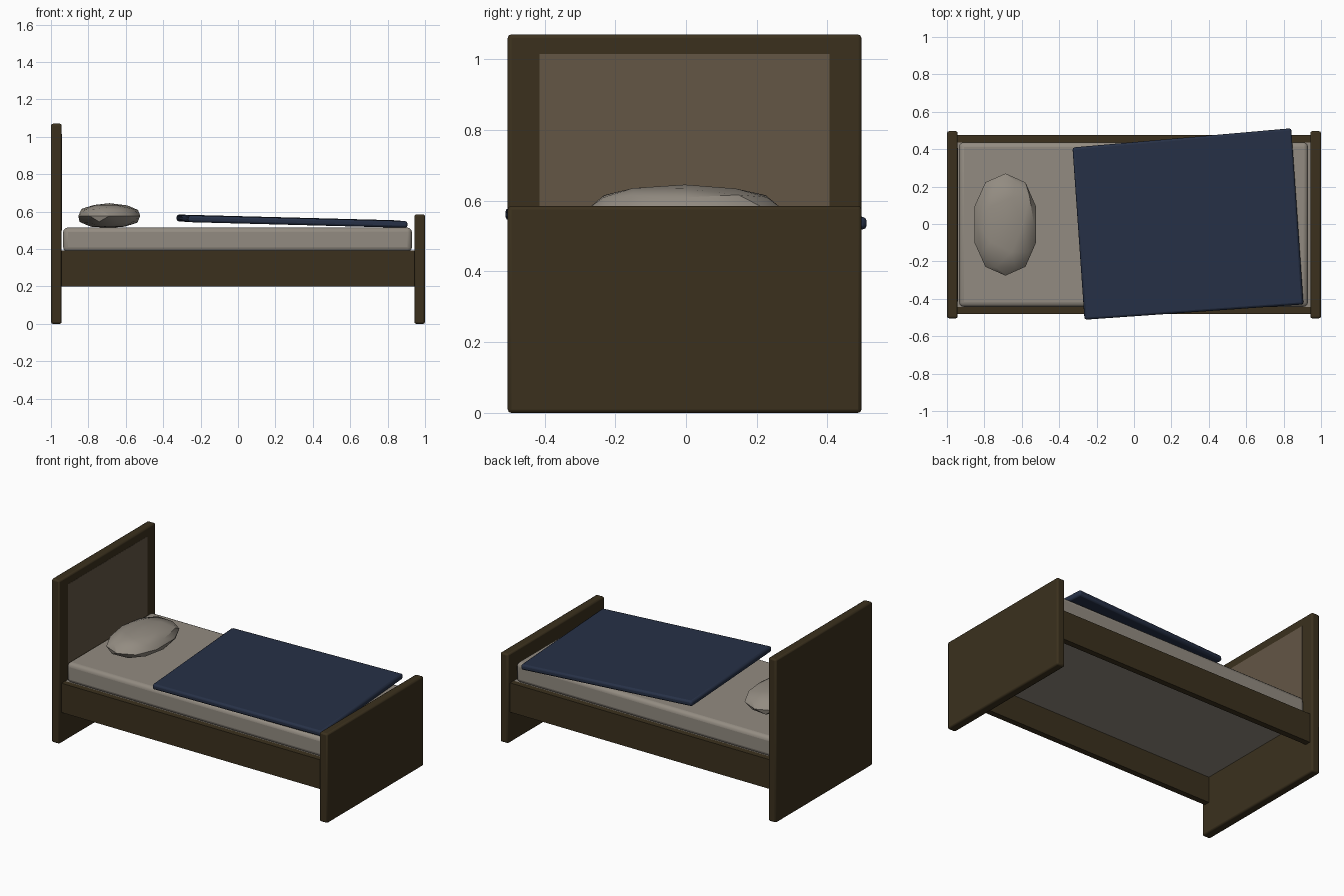
import bpy, math
from mathutils import Vector, Matrix

cube = bpy.data.objects.get("Cube")
if cube:
    bpy.data.objects.remove(cube, do_unlink=True)


def material(name, rgb):
    m = bpy.data.materials.new(name)
    m.use_nodes = True
    m.diffuse_color = (*rgb, 1)
    m.node_tree.nodes["Principled BSDF"].inputs["Base Color"].default_value = (*rgb, 1)
    return m


wood = material("dark wood", (0.0435, 0.030, 0.0125))
tan = material("tan panel", (0.125, 0.093, 0.060))
linen = material("warm grey linen", (0.29, 0.26, 0.22))
navy = material("navy blanket", (0.0195, 0.030, 0.062))


def smooth(obj, angle=40):
    bpy.ops.object.select_all(action='DESELECT')
    obj.select_set(True)
    bpy.context.view_layer.objects.active = obj
    bpy.ops.object.shade_smooth_by_angle(angle=math.radians(angle))


def box(name, low, high, mat, bevel=0.0, segments=2):
    """Box between two corners with optional rounded edges."""
    low, high = Vector(low), Vector(high)
    bpy.ops.mesh.primitive_cube_add(size=1, location=(low + high) / 2)
    obj = bpy.context.object
    obj.name = name
    obj.data.transform(Matrix.Diagonal((*(high - low), 1)))
    obj.data.materials.append(mat)
    if bevel:
        mod = obj.modifiers.new("rounded edges", 'BEVEL')
        mod.width, mod.segments = bevel, segments
        smooth(obj)
    return obj


# Frame: end boards, rails and the panel on the headboard
box("headboard", (-1, -0.504, 0), (-0.943, 0.496, 1.07), wood, 0.01)
box("footboard", (0.943, -0.504, 0), (1, 0.496, 0.585), wood, 0.01)
box("headboard_panel", (-0.947, -0.414, 0.5), (-0.942, 0.406, 1.015), tan)
for side, sign in (("front", -1), ("back", 1)):
    ys = sorted((sign * 0.44 - 0.003, sign * 0.478 - 0.003))
    box(side + "_rail", (-0.945, ys[0], 0.2), (0.945, ys[1], 0.392), wood)

# Mattress on its fabric-covered base
box("mattress_base", (-0.943, -0.443, 0.37), (0.943, 0.437, 0.39), linen)
box("mattress", (-0.935, -0.443, 0.385), (0.93, 0.437, 0.515), linen, 0.025, 3)

# Loose blanket, turned and slightly tilted, with its back corner pulled in
blanket = box("blanket", (-0.587, -0.472, -0.018), (0.587, 0.472, 0.018), navy, 0.012)
for v in blanket.data.vertices:
    if v.co.x < 0 < v.co.y:
        v.co.y -= 0.021
blanket.location = (0.288, 0, 0.549)
blanket.rotation_euler = (math.radians(0.3), math.radians(1.5), math.radians(4))

# Pillow: lumpy, faceted, slightly squared ball
bpy.ops.mesh.primitive_ico_sphere_add(subdivisions=2, radius=1, location=(-0.687, -0.003, 0.578))
pillow = bpy.context.object
pillow.name = "pillow"
pillow.data.materials.append(linen)
for v in pillow.data.vertices:
    x, y, z = (math.copysign(abs(c) ** 0.9, c) for c in v.co)
    lump = 1 + 0.04 * math.sin(5 * x + 2 * z) * math.cos(4 * y + z)
    v.co = Vector((x * 0.173, y * 0.273, z * 0.066)) * lump
smooth(pillow, 30)
